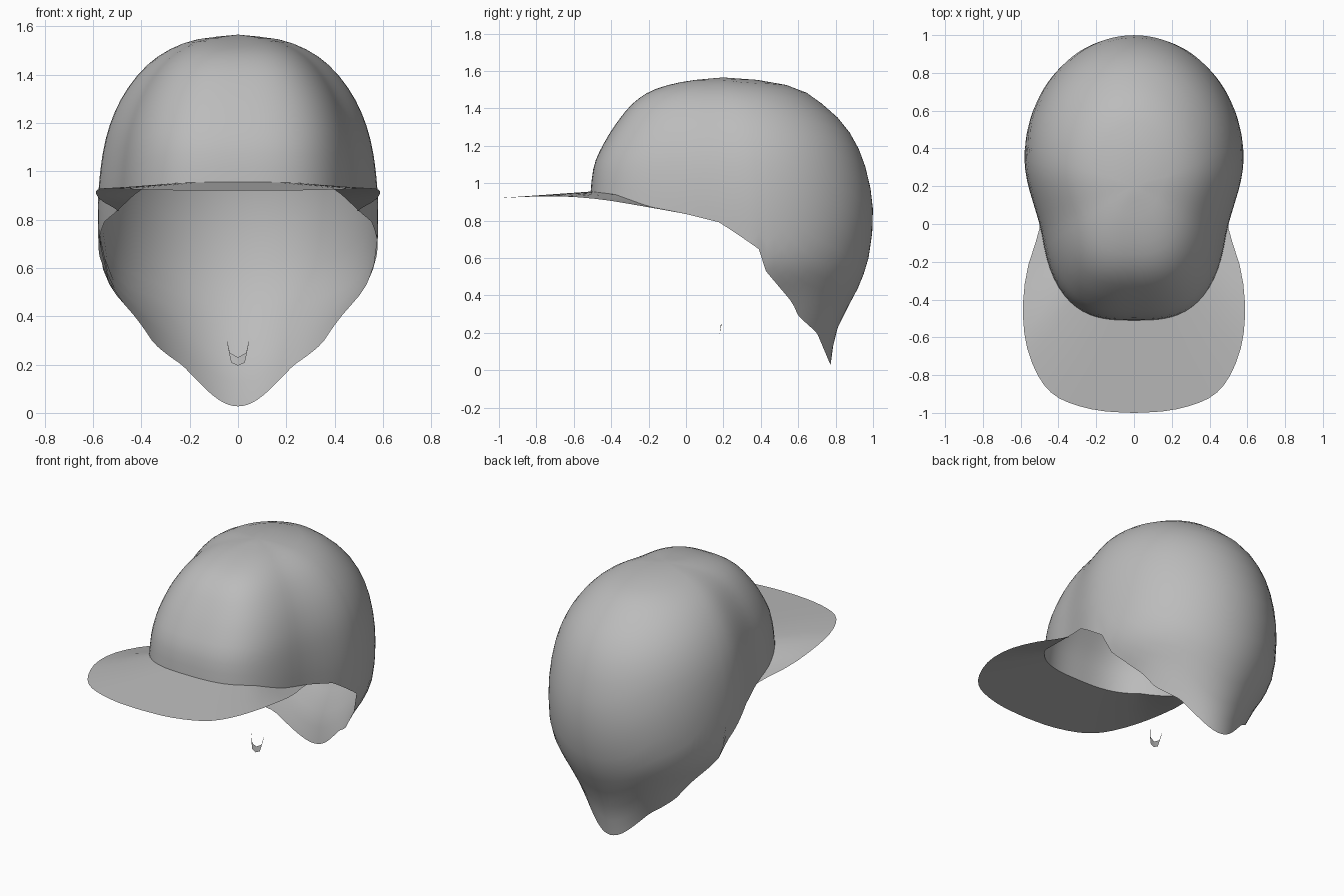
import bpy, bmesh
from math import sin, cos, pi

if "Cube" in bpy.data.objects:
    bpy.data.objects.remove(bpy.data.objects["Cube"], do_unlink=True)

grey = bpy.data.materials.new("plain grey")
grey.use_nodes = True
colour = (0.5, 0.5, 0.5, 1)
grey.diffuse_color = colour
grey.node_tree.nodes["Principled BSDF"].inputs["Base Color"].default_value = colour


def spline(rows, t):
    """Smooth curve through rows of numbers, t running from 0 to len(rows) - 1."""
    last = len(rows) - 1
    i = min(max(int(t), 0), last - 1)
    f = t - i
    a, b, c, d = (rows[min(max(k, 0), last)] for k in (i - 1, i, i + 1, i + 2))
    return [q + f / 2 * (r - p + f * (2 * p - 5 * q + 4 * r - s + f * (3 * (q - r) + s - p)))
            for p, q, r, s in zip(a, b, c, d)]


def finish(name, bm):
    bmesh.ops.recalc_face_normals(bm, faces=bm.faces)
    mesh = bpy.data.meshes.new(name)
    bm.to_mesh(mesh)
    bm.free()
    mesh.materials.append(grey)
    obj = bpy.data.objects.new(name, mesh)
    bpy.context.collection.objects.link(obj)
    mesh.shade_smooth()
    return obj


# Crown sections from the nape up: height, front y, back y, half width
LEVELS = [(0, -.51, .77, .30), (.12, -.51, .785, .33), (.25, -.51, .82, .39),
          (.4, -.51, .9, .455), (.5, -.51, .945, .52), (.62, -.51, .98, .57),
          (.8, -.51, 1, .58), (.95, -.51, .99, .575), (1.1, -.49, .955, .555),
          (1.22, -.435, .905, .52), (1.33, -.365, .83, .465), (1.43, -.28, .72, .385),
          (1.5, -.17, .61, .29), (1.545, .0, .44, .17), (1.565, .2, .2, 0)]
TOP = len(LEVELS) - 1

# Lower rim of the crown: y, height
RIM = [(-.51, .955), (-.38, .94), (-.2, .875), (0, .835), (.18, .79), (.3, .71),
       (.4, .64), (.41, .55), (.57, .36), (.6, .29), (.7, .2), (.78, .01)]


def rim_height(y):
    if y <= RIM[0][0]:
        return RIM[0][1]
    for (y0, z0), (y1, z1) in zip(RIM, RIM[1:]):
        if y <= y1:
            return z0 + (z1 - z0) * (y - y0) / (y1 - y0)
    return 0


def crown_point(angle, u):
    z, front, back, width = spline(LEVELS, u)
    middle = .35 - .15 * (u / TOP) ** 4
    c, s = cos(angle), sin(angle)
    power = 2 if s > 0 else 3
    r = (abs(c) ** power + abs(s) ** power) ** (-1 / power)
    x, depth = width * c * r, s * r
    if depth > 0:
        return x, middle + depth * (back - middle), z
    # the sides pinch in towards the forehead
    k = min(-depth * 2, 1)
    return x * (1 - .13 * k * k * (3 - 2 * k)), middle + depth * (middle - front), z


def rim_level(angle):
    low, high = 0, TOP
    for _ in range(30):
        mid = (low + high) / 2
        x, y, z = crown_point(angle, mid)
        low, high = (mid, high) if z < rim_height(y) else (low, mid)
    return high


# Crown: open shell with a slanted lower rim
COLUMNS, ROWS = 96, 18
angles = [-pi / 2 + 2 * pi * i / COLUMNS for i in range(COLUMNS)]
bm = bmesh.new()
rings, rim = [], []
for angle in angles:
    start = rim_level(angle)
    rim.append(crown_point(angle, start))
    rings.append([bm.verts.new(crown_point(angle, start + (TOP - start) * j / ROWS))
                  for j in range(ROWS)])
pole = bm.verts.new((0, .2, LEVELS[-1][0]))
for i, a in enumerate(rings):
    b = rings[(i + 1) % COLUMNS]
    for j in range(ROWS - 1):
        bm.faces.new((a[j], b[j], b[j + 1], a[j + 1]))
    bm.faces.new((a[-1], b[-1], pole))
finish("crown", bm)

# Brim: thin sheet from the front rim to its own outline, mirrored
OUTLINE = [(0, -1, .92), (.17, -.99, .92), (.32, -.955, .922), (.43, -.9, .925),
           (.51, -.8, .928), (.57, -.64, .928), (.588, -.45, .912), (.565, -.24, .878),
           (.49, -.01, .837)]
inner = [p for p in rim[:COLUMNS // 2] if p[1] < .02]
bm = bmesh.new()
strips = []
for i, p in enumerate(inner):
    q = spline(OUTLINE, (len(OUTLINE) - 1) * i / (len(inner) - 1))
    strips.append([bm.verts.new([a + (b - a) * f for a, b in zip(p, q)]) for f in (0, .5, 1)])
for a, b in zip(strips, strips[1:]):
    for j in range(2):
        bm.faces.new((a[j], a[j + 1], b[j + 1], b[j]))
brim = finish("brim", bm)
mirror = brim.modifiers.new("mirror", 'MIRROR')
mirror.merge_threshold = .002

# Chin tab: tiny V-shaped sheet under the crown
bm = bmesh.new()
outer = [(0, .18, .195), (.028, .183, .208), (.036, .19, .245), (.046, .2, .295)]
inside = [(0, .185, .23), (.022, .186, .242), (.034, .191, .25), (.044, .2, .295)]
pairs = [(bm.verts.new(p), bm.verts.new(q)) for p, q in zip(outer, inside)]
for (a, b), (c, d) in zip(pairs, pairs[1:]):
    bm.faces.new((a, c, d, b))
tab = finish("chin_tab", bm)
tab.modifiers.new("mirror", 'MIRROR')
